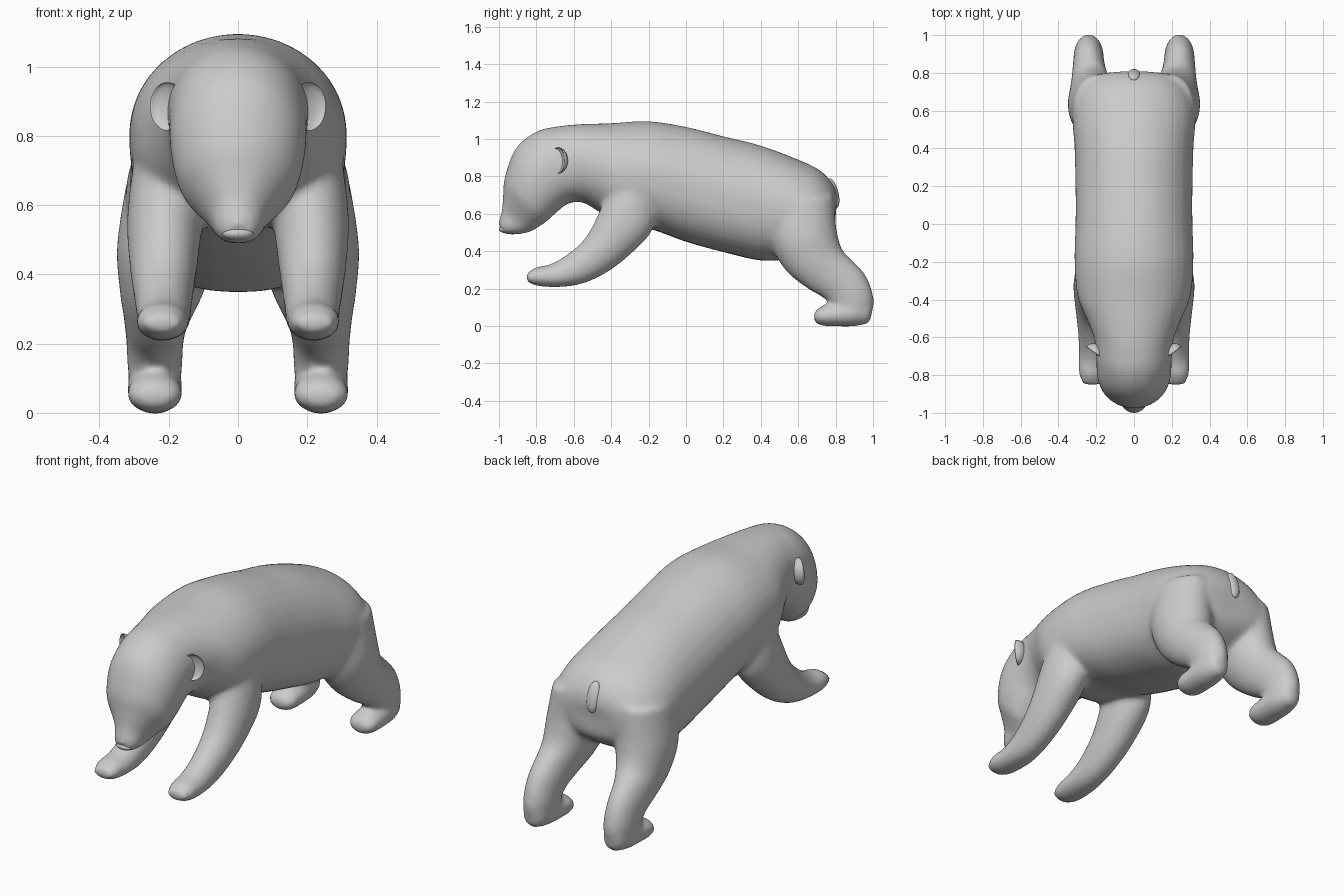
import bpy, bmesh, math
from mathutils import Vector, Matrix

if "Cube" in bpy.data.objects:
    bpy.data.objects.remove(bpy.data.objects["Cube"])

N = 32


def spline(rows, steps=5):
    """Catmull-Rom interpolation through the section rows."""
    out = []
    for i in range(len(rows) - 1):
        a, b, c, d = [rows[max(0, min(len(rows) - 1, i + k))] for k in (-1, 0, 1, 2)]
        for s in range(steps):
            t = s / steps
            out.append([0.5 * (2*q + (r-p)*t + (2*p-5*q+4*r-v)*t*t + (3*q-p-3*r+v)*t**3)
                        for p, q, r, v in zip(a, b, c, d)])
    return out + [list(rows[-1])]


def loft(bm, rows, side=1, low=2.0):
    """Rows: top y, top z, bottom y, bottom z, centre x, half width."""
    rings = []
    for ty, tz, by, bz, cx, w in spline(rows):
        ring = []
        for k in range(N):
            a = 2 * math.pi * k / N
            c, s = math.cos(a), math.sin(a)
            e = 2 / low if c < 0 else 1
            c = math.copysign(abs(c) ** e, c)
            s = math.copysign(abs(s) ** e, s)
            ring.append(bm.verts.new((side * (cx + w * s),
                                      (ty + by) / 2 + (ty - by) / 2 * c,
                                      (tz + bz) / 2 + (tz - bz) / 2 * c)))
        rings.append(ring)
    faces = [bm.faces.new(rings[0]), bm.faces.new(rings[-1][::-1])]
    for r, q in zip(rings, rings[1:]):
        for k in range(N):
            j = (k + 1) % N
            faces.append(bm.faces.new((r[k], q[k], q[j], r[j])))
    bmesh.ops.recalc_face_normals(bm, faces=faces)


def finish(name, bm):
    me = bpy.data.meshes.new(name)
    bm.to_mesh(me)
    bm.free()
    ob = bpy.data.objects.new(name, me)
    bpy.context.collection.objects.link(ob)
    me.shade_smooth()
    return ob


def blob(name, loc, size, rot=None, cup=0):
    bm = bmesh.new()
    bmesh.ops.create_uvsphere(bm, u_segments=24, v_segments=16, radius=1)
    for v in bm.verts:
        if cup and v.co.y < 0:
            v.co.y *= -cup
    m = Matrix.Translation(loc) @ (rot or Matrix()) @ Matrix.Diagonal((*size, 1))
    bm.transform(m)
    return finish(name, bm)


# torso running into neck, head and muzzle
torso = [(.81, .68, .80, .60, 0, .08), (.79, .75, .785, .49, 0, .20),
         (.72, .83, .68, .41, 0, .29), (.60, .89, .55, .36, 0, .325),
         (.40, .965, .40, .35, 0, .315), (.20, 1.015, .20, .395, 0, .31),
         (0, 1.065, 0, .45, 0, .31), (-.20, 1.095, -.18, .515, 0, .315),
         (-.40, 1.085, -.36, .55, 0, .30), (-.55, 1.08, -.48, .62, 0, .245),
         (-.67, 1.07, -.55, .66, 0, .21), (-.80, 1.04, -.63, .655, 0, .20),
         (-.91, .95, -.70, .60, 0, .195), (-.968, .80, -.75, .555, 0, .17),
         (-.978, .70, -.79, .53, 0, .125), (-.985, .62, -.83, .505, 0, .085),
         (-.998, .57, -.90, .49, 0, .068), (-1.003, .54, -.97, .49, 0, .045)]
front_leg = [(-.36, .88, -.15, .74, .19, .10), (-.46, .62, -.17, .53, .21, .11),
             (-.54, .47, -.30, .38, .215, .098), (-.64, .38, -.45, .27, .215, .084),
             (-.73, .33, -.60, .215, .215, .078), (-.80, .315, -.77, .21, .22, .074),
             (-.855, .28, -.85, .235, .22, .05)]
hind_leg = [(.42, .66, .79, .70, .19, .13), (.45, .45, .805, .52, .205, .145),
            (.53, .30, .835, .41, .22, .122), (.65, .20, .89, .35, .235, .095),
            (.735, .15, .965, .265, .24, .083), (.78, .10, 1.005, .14, .24, .078),
            (.80, .04, .985, .02, .24, .06)]
hind_foot = [(.985, .13, .985, .015, .24, .05), (.90, .15, .90, -.002, .24, .078),
             (.80, .12, .80, -.002, .24, .08), (.74, .112, .74, 0, .24, .08),
             (.70, .09, .70, .01, .24, .065), (.683, .065, .685, .03, .24, .035)]

bm = bmesh.new()
loft(bm, torso, low=2.4)
for side in (1, -1):
    for limb in (front_leg, hind_leg, hind_foot):
        loft(bm, limb, side)
body = finish("bear_body", bm)

# fuse the parts into one soft skin
rem = body.modifiers.new("fuse", 'REMESH')
rem.mode = 'VOXEL'
rem.voxel_size = 0.013
rem.use_smooth_shade = True
smooth = body.modifiers.new("soften", 'SMOOTH')
smooth.factor = 0.5
smooth.iterations = 14

# cupped ears and slanted eyelids
for side, tag in ((1, "left"), (-1, "right")):
    blob("ear_" + tag, (side * .205, -.685, .885), (.06, .05, .07),
         Matrix.Rotation(side * math.radians(35), 4, 'Z'), cup=.45)
    blob("eyelid_" + tag, (side * .117, -.895, .72), (.022, .018, .008),
         Matrix.Rotation(side * math.radians(40), 4, 'Z') @
         Matrix.Rotation(side * math.radians(40), 4, 'Y'))

# nose pad and short tail
blob("nose", (0, -.972, .518), (.045, .028, .02))
blob("tail", (0, .785, .71), (.038, .03, .082), Matrix.Rotation(math.radians(14), 4, 'X'))
